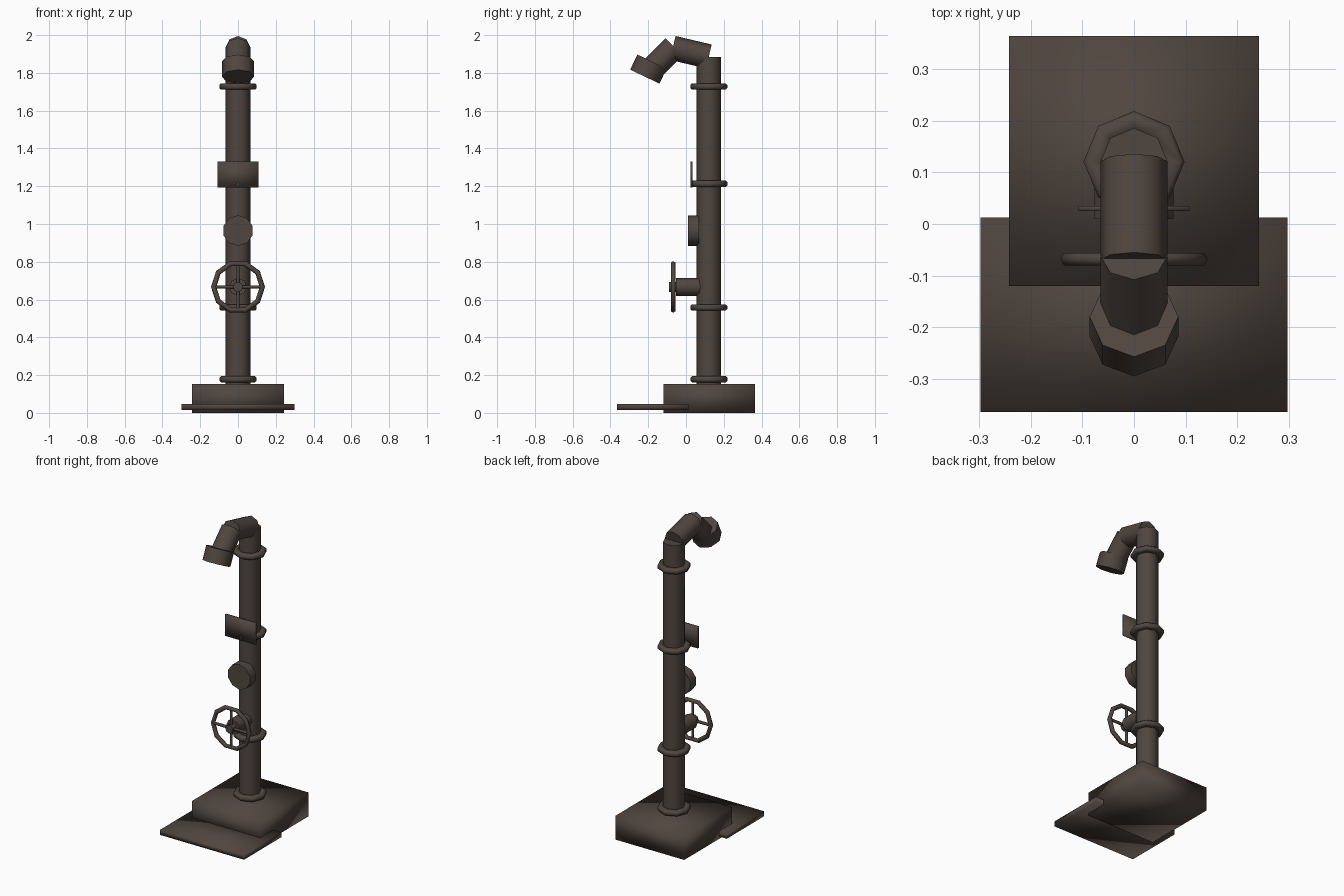
import bpy, bmesh, math
from mathutils import Vector

if "Cube" in bpy.data.objects:
    bpy.data.objects.remove(bpy.data.objects["Cube"])

metal = bpy.data.materials.new("dark_brown_metal")
metal.diffuse_color = (0.080, 0.061, 0.050, 1)
metal.use_nodes = True
metal.node_tree.nodes["Principled BSDF"].inputs["Base Color"].default_value = metal.diffuse_color


def finish(name, bm):
    bmesh.ops.recalc_face_normals(bm, faces=bm.faces)
    for f in bm.faces:
        f.smooth = True
    me = bpy.data.meshes.new(name)
    bm.to_mesh(me)
    bm.free()
    me.materials.append(metal)
    ob = bpy.data.objects.new(name, me)
    bpy.context.collection.objects.link(ob)
    return ob


def box(name, lo, hi):
    bm = bmesh.new()
    bmesh.ops.create_cube(bm, size=1)
    for v in bm.verts:
        v.co = [l + (c + 0.5) * (h - l) for c, l, h in zip(v.co, lo, hi)]
    return finish(name, bm)


def lathe(name, profile, a, direction, sides=8, turn=0.0, closed=False):
    """Spin (radius, distance) points about an axis; x stays the side direction."""
    d = Vector(direction).normalized()
    u = Vector((1, 0, 0)) if abs(d.x) < 0.9 else Vector((0, 1, 0))
    w = d.cross(u)
    bm = bmesh.new()
    rings = []
    for r, h in profile:
        rings.append([bm.verts.new(Vector(a) + d * h + r * (u * math.cos(t) + w * math.sin(t)))
                      for t in (turn + 2 * math.pi * i / sides for i in range(sides))])
    pairs = list(zip(rings, rings[1:]))
    if closed:
        pairs.append((rings[-1], rings[0]))
    else:
        bm.faces.new(rings[0])
        bm.faces.new(rings[-1])
    for p, q in pairs:
        for i in range(sides):
            j = (i + 1) % sides
            bm.faces.new((p[i], p[j], q[j], q[i]))
    return finish(name, bm)


def rod(name, a, b, r, sides=8, turn=0.0):
    d = Vector(b) - Vector(a)
    ob = lathe(name, [(r, 0), (r, d.length)], a, d, sides, turn)
    # crisp end caps, smooth sides
    for p in ob.data.polygons:
        if len(p.vertices) > 4:
            p.use_smooth = False
            for e in p.edge_keys:
                ob.data.edges[ob.data.edge_keys.index(e)].use_edge_sharp = True
    return ob


PY = 0.121  # pipe axis

# Base
box("base_block", (-0.243, -0.12, 0), (0.243, 0.365, 0.154))
box("floor_plate", (-0.298, -0.365, 0.016), (0.298, 0.013, 0.048))

# Upright pipe and its collars
rod("upright_pipe", (0, PY, 0.14), (0, PY, 1.885), 0.065)
for i, z in enumerate((0.178, 0.558, 1.213, 1.728)):
    lathe(f"collar_{i + 1}",
          [(0.06, -0.016), (0.09, -0.016), (0.098, -0.008),
           (0.098, 0.008), (0.09, 0.016), (0.06, 0.016)],
          (0, PY, z), (0, 0, 1), closed=True)

# Bent spout
rod("spout_upper", (0, PY, 1.887), (0, -0.07, 1.932), 0.065)
rod("spout_lower", (0, -0.062, 1.938), (0, -0.185, 1.815), 0.065)
rod("nozzle", (0, -0.18, 1.86), (0, -0.218, 1.78), 0.086)

# Sign plate and gauge
box("sign_plate", (-0.108, 0.025, 1.193), (0.108, 0.035, 1.332))
rod("gauge", (0, 0.07, 0.965), (0, 0.01, 0.965), 0.081, 10, math.pi / 2)

# Valve stem and hand wheel
WZ, WY = 0.667, -0.068
rod("valve_stem", (0, 0.08, WZ), (0, -0.053, WZ), 0.047)
rod("wheel_hub", (0, -0.045, WZ), (0, -0.09, WZ), 0.027)
lathe("wheel_rim",
      [(0.129 + 0.014 * math.cos(k * math.pi / 3), 0.014 * math.sin(k * math.pi / 3))
       for k in range(6)],
      (0, WY, WZ), (0, -1, 0), 10, closed=True)
rod("wheel_spoke_level", (-0.128, WY, WZ), (0.128, WY, WZ), 0.009, 6)
rod("wheel_spoke_upright", (0, WY, WZ - 0.122), (0, WY, WZ + 0.122), 0.009, 6)
